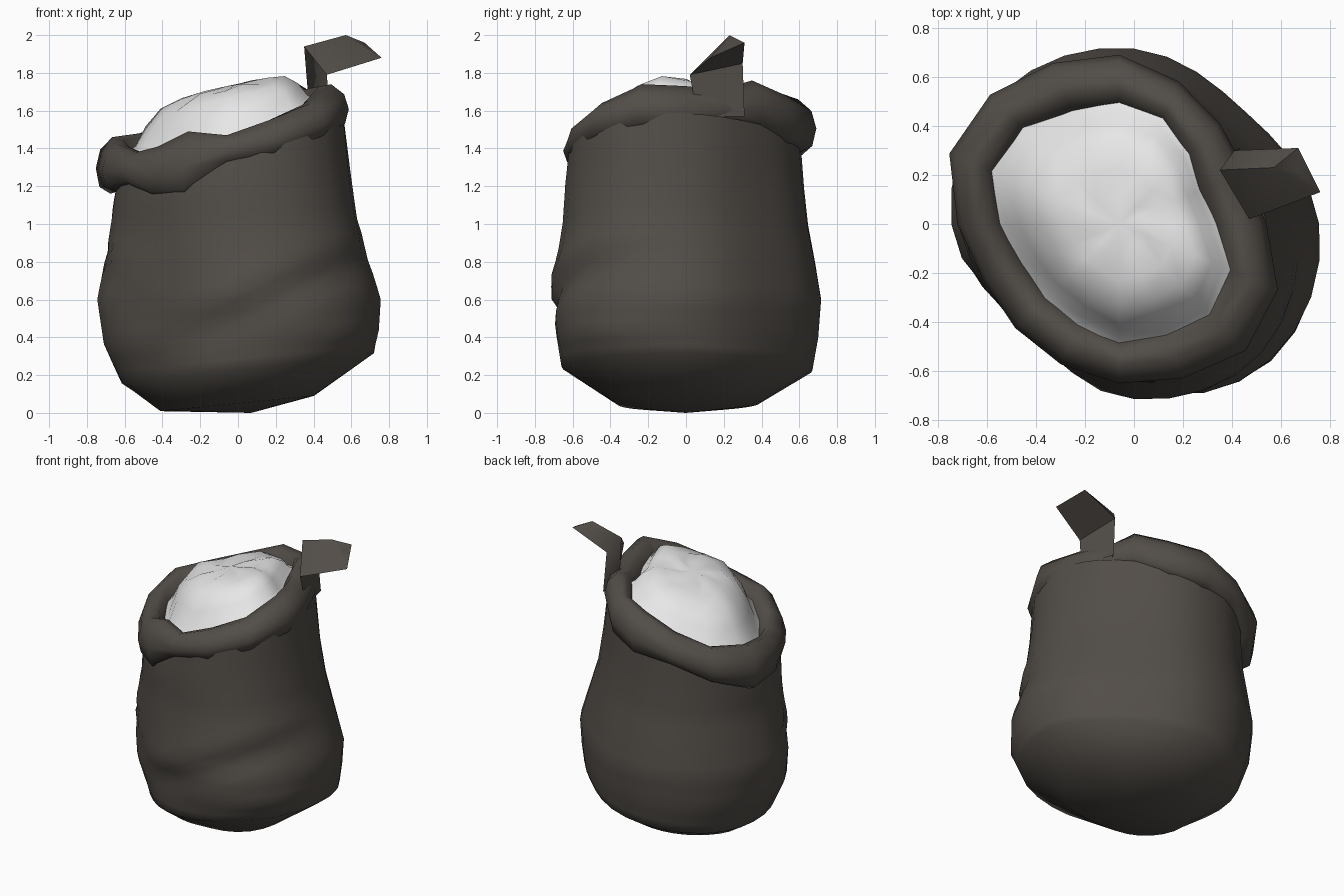
import bpy, bmesh
from math import cos, sin, pi, exp, radians

cube = bpy.data.objects.get("Cube")
if cube:
    bpy.data.objects.remove(cube, do_unlink=True)


def material(name, colour):
    mat = bpy.data.materials.new(name)
    mat.use_nodes = True
    mat.diffuse_color = (*colour, 1)
    mat.node_tree.nodes["Principled BSDF"].inputs["Base Color"].default_value = (*colour, 1)
    return mat


cloth = material("dark cloth", (0.084, 0.074, 0.064))
powder = material("white powder", (0.8, 0.8, 0.8))


def loft(name, rings, mat, start=None, end=None, angle=60):
    """Skin a list of closed point rings, with optional pole points at either end."""
    bm = bmesh.new()
    rows = [[bm.verts.new(p) for p in ring] for ring in rings]
    count = len(rows[0])
    for low, high in zip(rows, rows[1:]):
        for i in range(count):
            j = (i + 1) % count
            bm.faces.new((low[i], low[j], high[j], high[i]))
    for pole, row in ((start, rows[0]), (end, rows[-1])):
        if pole:
            tip = bm.verts.new(pole)
            for i in range(count):
                bm.faces.new((row[i], row[(i + 1) % count], tip))
    bmesh.ops.remove_doubles(bm, verts=bm.verts, dist=0.0001)
    bmesh.ops.recalc_face_normals(bm, faces=bm.faces)
    mesh = bpy.data.meshes.new(name)
    bm.to_mesh(mesh)
    bm.free()
    mesh.materials.append(mat)
    obj = bpy.data.objects.new(name, mesh)
    bpy.context.collection.objects.link(obj)
    bpy.ops.object.select_all(action="DESELECT")
    obj.select_set(True)
    bpy.context.view_layer.objects.active = obj
    bpy.ops.object.shade_smooth_by_angle(angle=radians(angle))


# Sack body: height, sideways tilt, then eight radii anticlockwise from +x
profile = [
    (0.05, 0.10, 0.40, 0.42, 0.39, 0.38, 0.41, 0.40, 0.37, 0.45),
    (0.23, 0.12, 0.72, 0.62, 0.67, 0.68, 0.61, 0.57, 0.65, 0.73),
    (0.40, 0.05, 0.74, 0.64, 0.70, 0.74, 0.71, 0.62, 0.67, 0.79),
    (0.60, 0.00, 0.755, 0.645, 0.715, 0.76, 0.745, 0.62, 0.71, 0.785),
    (0.80, 0.01, 0.69, 0.60, 0.68, 0.73, 0.71, 0.61, 0.68, 0.74),
    (1.00, 0.04, 0.62, 0.555, 0.64, 0.70, 0.67, 0.60, 0.65, 0.70),
    (1.20, 0.12, 0.585, 0.52, 0.615, 0.69, 0.655, 0.60, 0.64, 0.67),
    (1.44, 0.27, 0.54, 0.50, 0.595, 0.68, 0.63, 0.58, 0.61, 0.65),
]
STEPS = 4


def smooth_radius(radii, i):
    """Closed cubic curve through the radii."""
    k, t = i // STEPS, i % STEPS / STEPS
    a, b, c, d = [radii[(k + n) % len(radii)] for n in (-1, 0, 1, 2)]
    return b + t / 2 * (c - a + t * (2 * a - 5 * b + 4 * c - d + t * (3 * (b - c) + d - a)))


def fold(x, z, facing, height, slope, depth):
    """Overhanging crease: cloth swells above a slanted line and tucks in below it."""
    d = z - height - slope * x
    return depth * facing * (0.4 * exp(-((d - 0.1) / 0.09) ** 2) - exp(-((d + 0.03) / 0.07) ** 2))


def body_ring(z, tilt, *radii):
    ring = []
    sides = len(radii) * STEPS
    for i in range(sides):
        a = 2 * pi * i / sides
        r = smooth_radius(radii, i)
        pz = z + tilt * r * cos(a)
        front = max(0, cos(a + pi * 0.38)) ** 3
        side = max(0, cos(a - pi * 1.05)) ** 6
        r += fold(r * cos(a), pz, front, 0.55, 0.45, 0.045)
        r += fold(sin(a), pz, side, 0.85, 0.5, 0.02)
        ring.append((r * cos(a), r * sin(a), pz))
    return ring


body_rings = []
for low, high in zip(profile, profile[1:]):
    parts = 1 if low[0] < 0.2 else 3
    for k in range(parts):
        body_rings.append(body_ring(*[p + (q - p) * k / parts for p, q in zip(low, high)]))
body_rings.append(body_ring(*profile[-1]))
loft("sack_body", body_rings, cloth, start=(0.07, 0, 0))

# Rolled rim, anticlockwise from +x: outer radius, inner radius, top, bottom
rim = [
    (0.60, 0.38, 1.73, 1.48), (0.56, 0.35, 1.71, 1.52),
    (0.58, 0.39, 1.76, 1.51), (0.63, 0.45, 1.69, 1.42),
    (0.69, 0.475, 1.66, 1.38), (0.71, 0.49, 1.56, 1.36),
    (0.745, 0.54, 1.48, 1.25), (0.75, 0.54, 1.46, 1.16),
    (0.66, 0.47, 1.42, 1.17), (0.60, 0.42, 1.38, 1.20),
    (0.60, 0.41, 1.41, 1.14), (0.62, 0.42, 1.49, 1.14),
    (0.65, 0.48, 1.47, 1.32), (0.68, 0.48, 1.55, 1.35),
    (0.73, 0.51, 1.64, 1.44), (0.70, 0.475, 1.74, 1.50),
]
CENTRE_X = -0.06


def polar(i, r, z):
    a = 2 * pi * i / len(rim)
    return (CENTRE_X + r * cos(a), r * sin(a), z)


def rim_section(i, outer, inner, top, bottom):
    """Points around the roll, from inside the mouth over the top and under."""
    wide, tall = outer - inner, top - bottom
    section = [(-0.05, 0.2), (0.0, 0.6), (0.25, 0.95), (0.55, 1.0), (0.88, 0.78),
               (1.0, 0.45), (0.9, 0.12), (0.6, 0.0), (0.2, 0.1)]
    return [polar(i, inner + u * wide, bottom + v * tall) for u, v in section]


sections = [rim_section(i, *row) for i, row in enumerate(rim)]
loft("rolled_rim", sections + sections[:1], cloth)

# Heaped powder, domed above the mouth
mound = []
for t in (1.06, 0.97, 0.86, 0.7, 0.48, 0.24):
    ring = []
    inside = min(1, t)
    for i, (outer, inner, top, bottom) in enumerate(rim):
        plane = 1.47 + 0.21 * inner * t * cos(2 * pi * i / len(rim))
        blend = inside ** 4
        lift = 0.25 * (1 - inside ** 5)
        lump = 0.05 * sin(i * 2.4 + t * 5) * (1 - inside) * t
        ring.append(polar(i, inner * t, (top - 0.08) * blend + plane * (1 - blend) + lift + lump))
    mound.append(ring)
loft("powder_mound", mound, powder, end=(CENTRE_X, 0, 1.73))

# Bent strap standing on the rim: front edge, ridge, back edge at each station
strap = [
    [(0.49, 0.06, 1.57), (0.38, 0.20, 1.57), (0.43, 0.31, 1.57)],
    [(0.47, 0.02, 1.79), (0.35, 0.22, 1.94), (0.41, 0.30, 1.85)],
    [(0.76, 0.13, 1.88), (0.57, 0.23, 2.00), (0.67, 0.31, 1.96)],
]
loft("bent_strap", strap, cloth, end=(0.67, 0.22, 1.945), angle=65)
